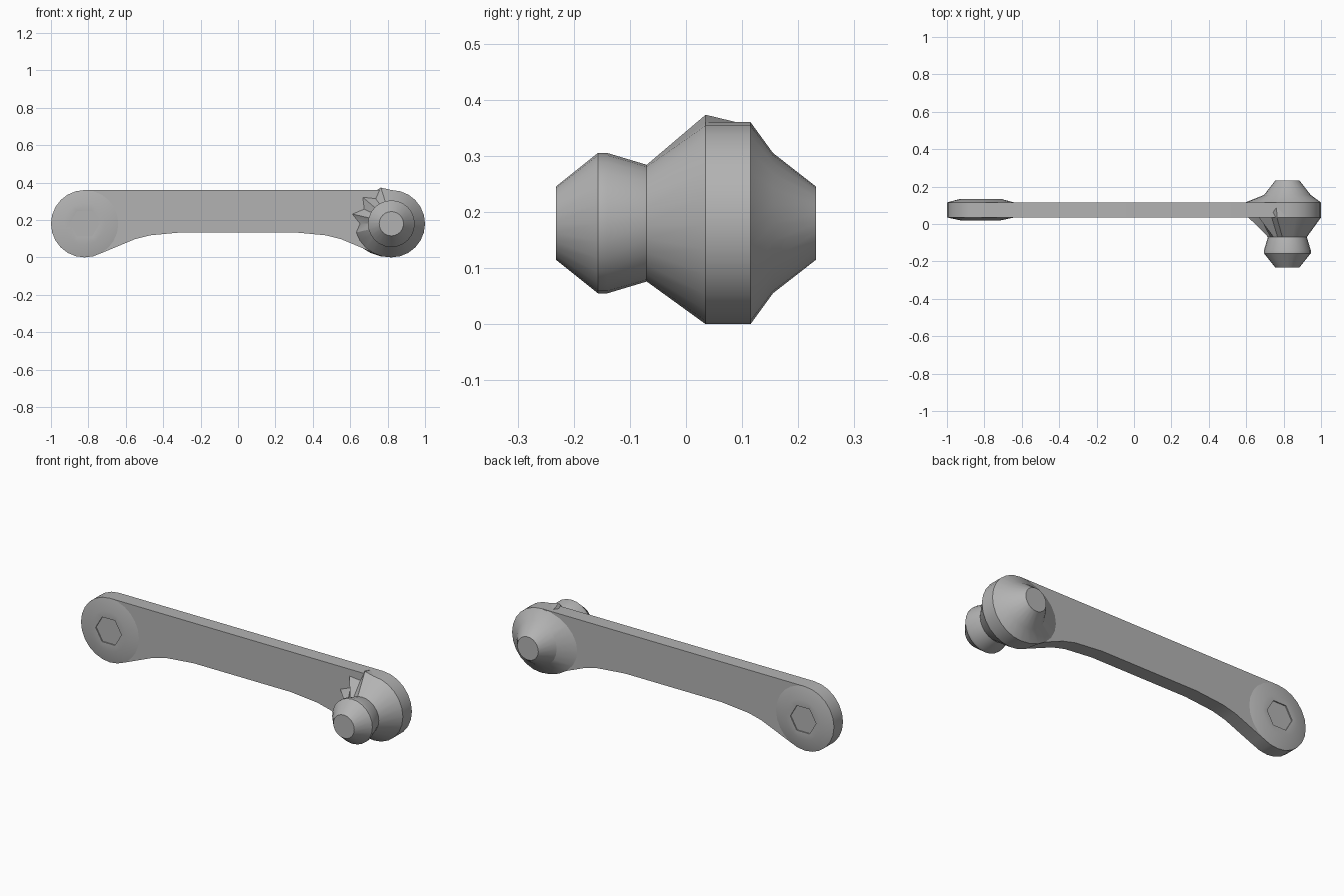
import bpy, bmesh
from math import sin, cos, pi, radians

cube = bpy.data.objects.get("Cube")
if cube:
    bpy.data.objects.remove(cube, do_unlink=True)

grey = bpy.data.materials.new("plain grey")
grey.use_nodes = True
grey.diffuse_color = (0.45, 0.45, 0.45, 1)
grey.node_tree.nodes["Principled BSDF"].inputs["Base Color"].default_value = (0.45, 0.45, 0.45, 1)

END_X, MID_Z, R = 0.82, 0.18, 0.18
FRONT, BACK = 0.035, 0.115
SIDES = 24


def finish(name, bm):
    """Turn a bmesh into a smooth-shaded object with sharp edges kept."""
    bmesh.ops.recalc_face_normals(bm, faces=bm.faces[:])
    mesh = bpy.data.meshes.new(name)
    bm.to_mesh(mesh)
    bm.free()
    mesh.materials.append(grey)
    ob = bpy.data.objects.new(name, mesh)
    bpy.context.collection.objects.link(ob)
    bpy.ops.object.select_all(action='DESELECT')
    ob.select_set(True)
    bpy.context.view_layer.objects.active = ob
    bpy.ops.object.shade_smooth_by_angle(angle=radians(25))
    return ob


def lathe(name, cx, inward, rings):
    """Loft rings along y; each is (y, radius or radius function, inward stretch)."""
    bm = bmesh.new()
    loops = []
    for y, radius, stretch in rings:
        loop = []
        for i in range(SIDES):
            a = 2 * pi * i / SIDES
            r = radius(i) if callable(radius) else radius
            dx = r * cos(a)
            if dx * inward > 0:
                dx *= stretch
            loop.append(bm.verts.new((cx + dx, y, MID_Z + r * sin(a))))
        loops.append(loop)
    for a, b in zip(loops, loops[1:]):
        for i in range(SIDES):
            j = (i + 1) % SIDES
            bm.faces.new((a[i], a[j], b[j], b[i]))
    bm.faces.new(loops[0])
    bm.faces.new(loops[-1])
    return finish(name, bm)


# Flat arm: rounded ends, straight top, arched underside
half = [(-END_X + R * cos(radians(d)), MID_Z + R * sin(radians(d)))
        for d in range(90, 286, 15)]
half += [(-0.72, 0.027), (-0.55, 0.098), (-0.47, 0.118), (-0.3, 0.134)]
outline = half + [(-x, z) for x, z in reversed(half)]
bm = bmesh.new()
face = bm.faces.new([bm.verts.new((x, FRONT, z)) for x, z in outline])
out = bmesh.ops.extrude_face_region(bm, geom=[face])
bmesh.ops.translate(bm, vec=(0, BACK - FRONT, 0),
                    verts=[g for g in out["geom"] if isinstance(g, bmesh.types.BMVert)])
finish("arm", bm)


def ridged(i):
    """Radius with radial ridges on the upper inner side."""
    if 7 <= i <= 12:
        return 0.2 if i % 2 else 0.155
    return R


# Pivot: grooved knob in front, tapered cone behind
lathe("pivot_knob", END_X, -1, [
    (-0.232, 0.065, 1), (-0.157, 0.125, 1), (-0.14, 0.125, 1),
    (-0.07, 0.104, 1), (FRONT, ridged, 1.08), (BACK, R, 1.25),
    (0.155, 0.125, 1), (0.232, 0.065, 1)])


def hexagon(i):
    """Radius of a hexagon at each step round the ring."""
    return 0.08 * cos(pi / 6) / cos((i % 4) * 2 * pi / SIDES - pi / 6)


# Socket boss: low swelling on both faces with a shallow hexagonal recess
lathe("socket_boss", -END_X, 1, [
    (0.028, hexagon, 1), (0.022, hexagon, 1), (0.02, 0.11, 1), (FRONT, R, 1),
    (BACK, R, 1), (0.134, 0.11, 1), (0.132, hexagon, 1), (0.126, hexagon, 1)])
